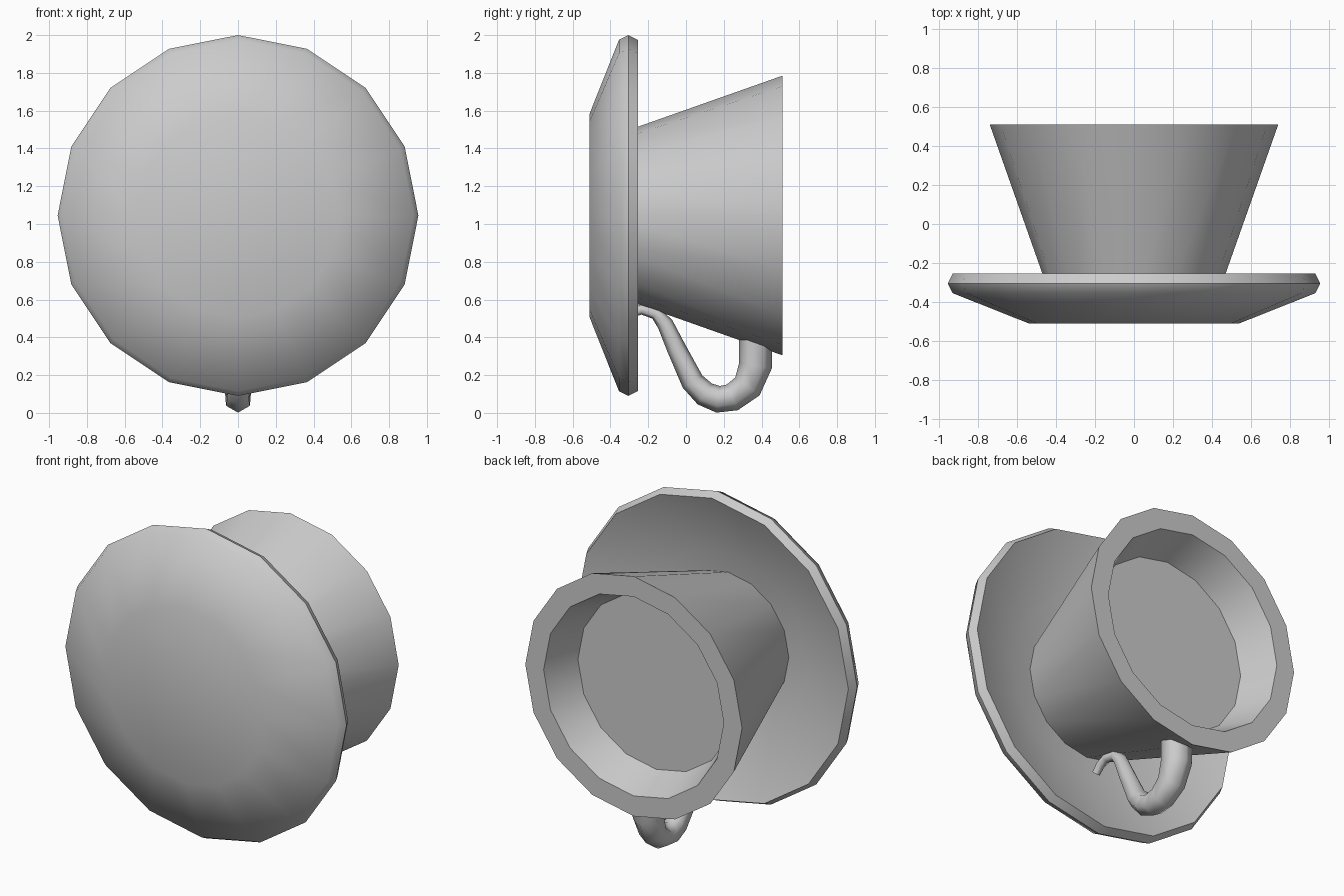
import bpy, bmesh
from math import sin, cos, pi, radians
from mathutils import Vector

if "Cube" in bpy.data.objects:
    bpy.data.objects.remove(bpy.data.objects["Cube"])

AXIS_Z = 1.045   # height of the horizontal axis shared by cup and saucer
SIDES = 16


def loft(name, rings, smooth_deg, caps=(True, True)):
    """Skin a list of point rings, optionally capping either end."""
    bm = bmesh.new()
    vr = [[bm.verts.new(p) for p in ring] for ring in rings]
    n = len(vr[0])
    for a, b in zip(vr, vr[1:]):
        for i in range(n):
            j = (i + 1) % n
            bm.faces.new((a[i], a[j], b[j], b[i]))
    if caps[0]:
        bm.faces.new(vr[0])
    if caps[1]:
        bm.faces.new(vr[-1])
    bmesh.ops.recalc_face_normals(bm, faces=bm.faces)
    mesh = bpy.data.meshes.new(name)
    bm.to_mesh(mesh)
    bm.free()
    ob = bpy.data.objects.new(name, mesh)
    bpy.context.collection.objects.link(ob)
    bpy.ops.object.select_all(action='DESELECT')
    ob.select_set(True)
    bpy.context.view_layer.objects.active = ob
    bpy.ops.object.shade_smooth_by_angle(angle=radians(smooth_deg))
    return ob


def lathe_rings(profile):
    """Rings around the y axis from (radius, y) pairs."""
    return [[(r * sin(2 * pi * i / SIDES), y, AXIS_Z + r * cos(2 * pi * i / SIDES))
             for i in range(SIDES)] for r, y in profile]


# Saucer: thick dish with a bevelled rim
loft("saucer", lathe_rings([
    (0.54, -0.51), (0.93, -0.355), (0.955, -0.305), (0.93, -0.255), (0.54, -0.41)]), 45)

# Cup: tapered body, thick lip and the inner wall, filled by the drink surface
loft("cup", lathe_rings([
    (0.415, -0.41), (0.74, 0.51), (0.615, 0.51), (0.535, 0.29)]), 30, (True, False))
drink = lathe_rings([(0.535, 0.29), (0.27, 0.29)])
loft("drink_surface", drink, 30, (False, True))

# Handle: tapering hexagonal tube along a hook (y, z, radius), ending in a free curl
path = [(0.37, 0.44, 0.088), (0.368, 0.25, 0.088), (0.325, 0.14, 0.08),
        (0.245, 0.082, 0.074), (0.17, 0.072, 0.071), (0.10, 0.10, 0.067),
        (0.035, 0.165, 0.061), (-0.05, 0.34, 0.051), (-0.11, 0.47, 0.043),
        (-0.16, 0.528, 0.034), (-0.235, 0.548, 0.028), (-0.29, 0.53, 0.025),
        (-0.33, 0.49, 0.023)]
pts = [Vector((0, y, z)) for y, z, r in path]
side = Vector((1, 0, 0))
rings = []
for k, (p, (_, _, r)) in enumerate(zip(pts, path)):
    tangent = (pts[min(k + 1, len(pts) - 1)] - pts[max(k - 1, 0)]).normalized()
    up = tangent.cross(side)
    rings.append([p + r * (cos(i * pi / 3) * up + sin(i * pi / 3) * side)
                  for i in range(6)])
loft("handle", rings, 65)
